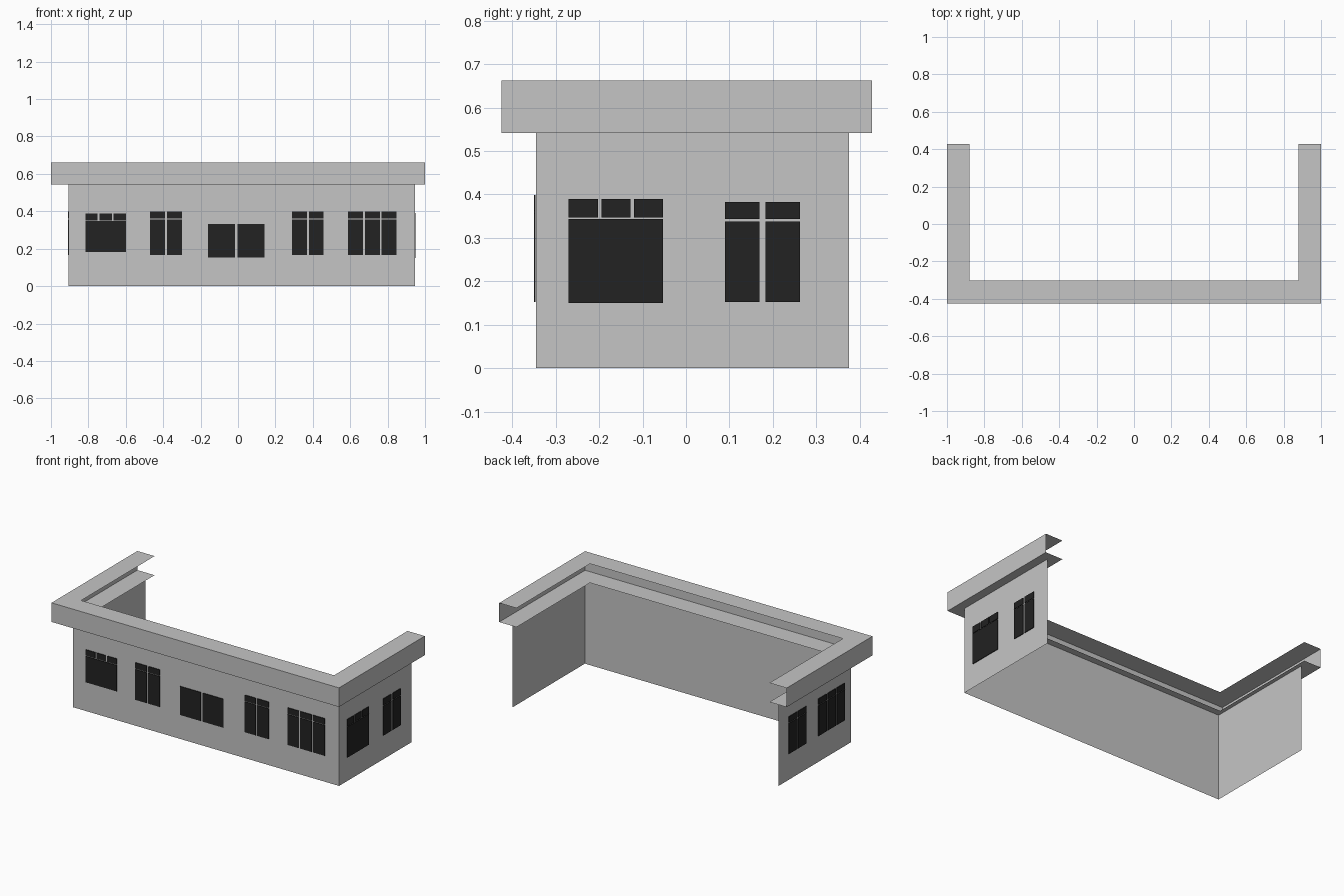
import bpy, bmesh
from mathutils import Vector

if "Cube" in bpy.data.objects:
    bpy.data.objects.remove(bpy.data.objects["Cube"])


def material(name, value):
    m = bpy.data.materials.new(name)
    m.diffuse_color = (value, value, value, 1)
    m.use_nodes = True
    m.node_tree.nodes["Principled BSDF"].inputs["Base Color"].default_value = m.diffuse_color
    return m


GREY = material("plaster_grey", 0.56)
DARK = material("window_dark", 0.016)


def finish(name, bm, mat):
    me = bpy.data.meshes.new(name)
    bm.to_mesh(me)
    bm.free()
    me.materials.append(mat)
    ob = bpy.data.objects.new(name, me)
    bpy.context.collection.objects.link(ob)


def sheet(name, rails, mat):
    """Skin neighbouring rails (each a list of points) with quads."""
    bm = bmesh.new()
    vs = [[bm.verts.new(p) for p in rail] for rail in rails]
    for lo, hi in zip(vs, vs[1:]):
        for i in range(len(lo) - 1):
            bm.faces.new((lo[i], lo[i + 1], hi[i + 1], hi[i]))
    finish(name, bm, mat)


def u_path(left, right, front, back, z):
    return [(left, back, z), (left, front, z), (right, front, z), (right, back, z)]


# Walls: open-backed U
L, R, F, B = -0.905, 0.945, -0.345, 0.375
sheet("walls", [u_path(L, R, F, B, 0), u_path(L, R, F, B, 0.542)], GREY)

# Cornice: mitred C-section, open towards the inside
Z0, Z1 = 0.542, 0.662
outer, inner = (-1, 1, -0.425, 0.428), (-0.88, 0.88, -0.302, 0.428)
sheet("cornice", [u_path(*inner, Z0), u_path(*outer, Z0),
                  u_path(*outer, Z1), u_path(*inner, Z1)], GREY)

# Walls as (plane origin, along-wall direction, outward normal)
FRONT = (Vector((0, F, 0)), Vector((1, 0, 0)), Vector((0, -1, 0)))
RIGHT = (Vector((R, 0, 0)), Vector((0, 1, 0)), Vector((1, 0, 0)))
LEFT = (Vector((L, 0, 0)), Vector((0, 1, 0)), Vector((-1, 0, 0)))
UP = Vector((0, 0, 1))


def split(a, b, n, gap):
    w = (b - a - gap * (n - 1)) / n
    return [(a + i * (w + gap), a + i * (w + gap) + w) for i in range(n)]


def window(name, wall, a, b, rows, gap=0.010):
    """Window of thin panes; rows are (z bottom, z top, pane count)."""
    o, u, n = wall
    bm = bmesh.new()
    for z0, z1, count in rows:
        for p, q in split(a, b, count, gap):
            corners = [(p, z0), (q, z0), (q, z1), (p, z1)]
            face = bm.faces.new([bm.verts.new(o + u * s + UP * z + n * 0.001)
                                 for s, z in corners])
            ext = bmesh.ops.extrude_face_region(bm, geom=[face])["geom"]
            bmesh.ops.translate(bm, vec=n * 0.004,
                                verts=[v for v in ext if isinstance(v, bmesh.types.BMVert)])
    bmesh.ops.recalc_face_normals(bm, faces=bm.faces)
    finish(name, bm, DARK)


def sash(count):
    return [(0.165, 0.357, count), (0.362, 0.399, count)]


# Front windows
window("front_wide_window", FRONT, -0.815, -0.60, [(0.183, 0.347, 1), (0.352, 0.388, 3)])
window("front_pair_window_left", FRONT, -0.47, -0.30, sash(2))
window("front_picture_window", FRONT, -0.16, 0.143, [(0.153, 0.333, 2)], 0.014)
window("front_pair_window_right", FRONT, 0.29, 0.457, sash(2))
window("front_triple_window", FRONT, 0.588, 0.848, sash(3))

# Right side windows
window("right_wide_window", RIGHT, -0.27, -0.053, [(0.15, 0.343, 1), (0.347, 0.39, 3)], 0.008)
window("right_pair_window", RIGHT, 0.09, 0.262, [(0.152, 0.338, 2), (0.343, 0.383, 2)], 0.013)

# Left side windows
window("left_triple_window", LEFT, -0.28, -0.02, sash(3))
window("left_pair_window", LEFT, 0.10, 0.275, sash(2))
